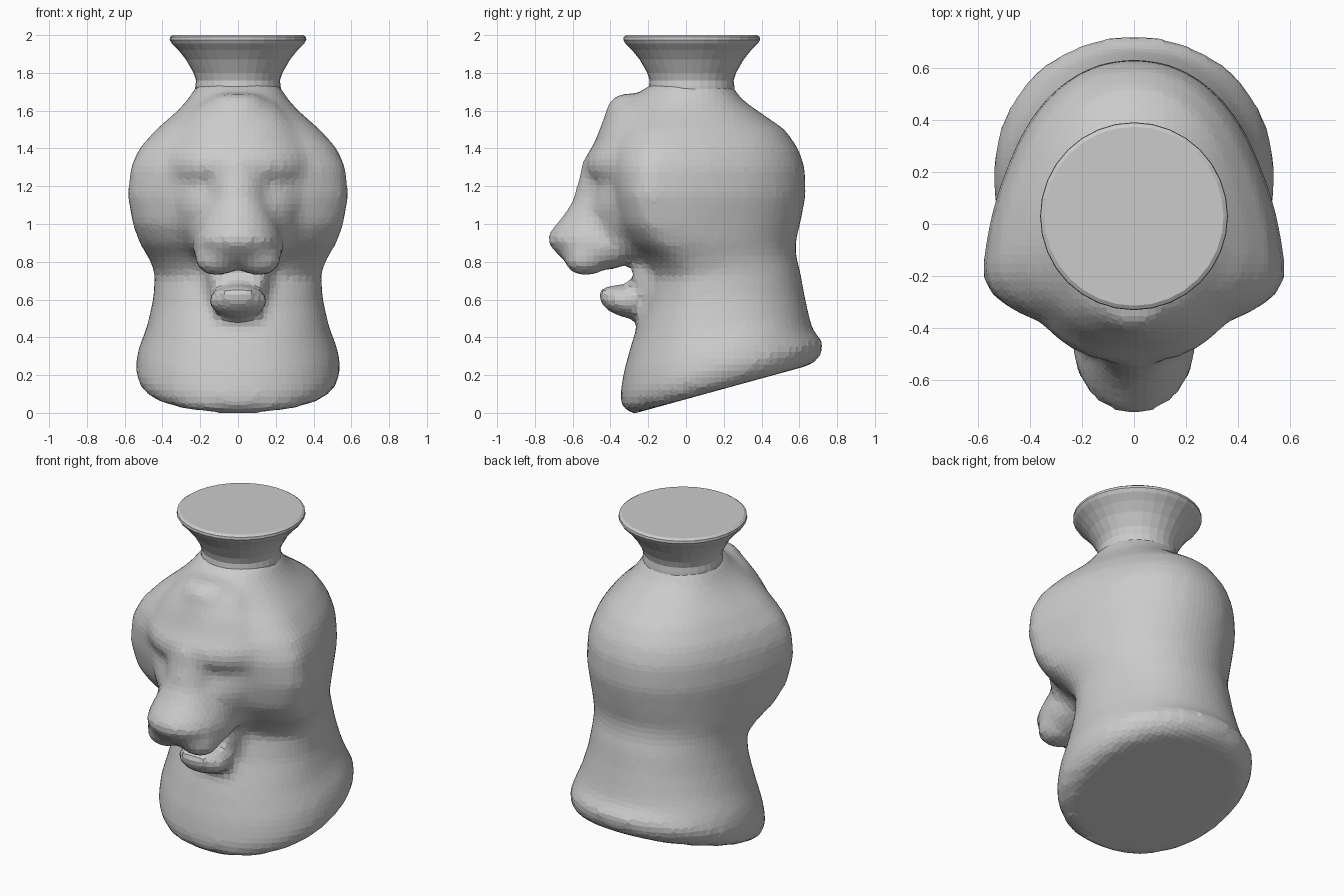
import bpy, bmesh, math
from mathutils import Matrix

clay = bpy.data.materials.new("light grey clay")
clay.diffuse_color = (0.6, 0.6, 0.6, 1)


def loft(bm, rings, power=2.0, sides=48, back_power=None, taper=0.0):
    """Rings: (z, y_front, y_back, half_width, y_of_widest, tilt)."""
    loops = []
    for z, yf, yb, hw, yw, tilt in rings:
        loop = []
        for i in range(sides):
            a = 2 * math.pi * i / sides
            c, s = math.cos(a), math.sin(a)
            p = back_power if back_power and s > 0 else power
            c = math.copysign(abs(c) ** (2 / p), c)
            s = math.copysign(abs(s) ** (2 / p), s)
            y = yw + s * (yb - yw if s > 0 else yw - yf)
            # the skull narrows behind the mane, the base does not
            k = 1 - taper * min(1, max(0, 2 * s)) * max(0, min(1, (z - .7) / .25, (1.66 - z) / .2))
            loop.append(bm.verts.new((hw * c * k, y, z + tilt * (y - 0.18))))
        loops.append(loop)
    for lo, hi in zip(loops, loops[1:]):
        for i in range(sides):
            j = (i + 1) % sides
            bm.faces.new((lo[i], lo[j], hi[j], hi[i]))
    bm.faces.new(loops[0][::-1])
    bm.faces.new(loops[-1])


def blob(bm, pos, size, pitch=0.0, mirror=False):
    for sx in ((1, -1) if mirror else (1,)):
        m = (Matrix.Translation((pos[0] * sx, pos[1], pos[2]))
             @ Matrix.Rotation(pitch, 4, 'X') @ Matrix.Diagonal((*size, 1)))
        bmesh.ops.create_uvsphere(bm, u_segments=24, v_segments=16, radius=1, matrix=m)


def finish(bm, name):
    bmesh.ops.recalc_face_normals(bm, faces=bm.faces)
    me = bpy.data.meshes.new(name)
    bm.to_mesh(me)
    bm.free()
    me.materials.append(clay)
    ob = bpy.data.objects.new(name, me)
    bpy.context.collection.objects.link(ob)
    return ob


bm = bmesh.new()

# Slanted base, neck and maned skull
loft(bm, [
    (0.122, -.28, .67, .47, .18, .275),
    (0.16, -.335, .715, .52, .18, .275),
    (0.23, -.35, .725, .545, .18, .27),
    (0.33, -.33, .67, .53, .17, .22),
    (0.45, -.285, .65, .485, .15, .15),
    (0.60, -.22, .625, .45, .13, .08),
    (0.74, -.18, .605, .44, .10, .03),
    (0.82, -.23, .585, .475, .0, 0),
    (0.90, -.32, .58, .525, -.08, 0),
    (1.00, -.38, .605, .56, -.15, 0),
    (1.15, -.41, .635, .585, -.18, 0),
    (1.30, -.43, .63, .57, -.17, 0),
    (1.40, -.42, .595, .525, -.14, 0),
    (1.50, -.39, .525, .435, -.10, 0),
    (1.60, -.34, .38, .32, -.04, 0),
    (1.66, -.28, .295, .265, 0, 0),
    (1.74, -.19, .24, .215, .025, 0),
], 2.15, back_power=2.12, taper=.06)

# Broad face: cheeks, eye sockets, brow and forehead
loft(bm, [
    (0.82, -.36, -.05, .22, -.2, 0),
    (0.88, -.45, -.05, .28, -.2, 0),
    (0.97, -.515, -.05, .33, -.2, 0),
    (1.08, -.53, -.05, .37, -.2, 0),
    (1.17, -.505, -.05, .39, -.2, 0),
    (1.22, -.49, -.05, .39, -.2, 0),
    (1.28, -.54, -.05, .41, -.2, 0),
    (1.35, -.535, -.05, .41, -.2, 0),
    (1.42, -.49, -.05, .38, -.2, 0),
    (1.52, -.45, -.05, .32, -.2, 0),
    (1.62, -.40, -.05, .23, -.2, 0),
    (1.67, -.33, -.05, .16, -.2, 0),
], 2.1)

# Muzzle, nose bridge and top tuft
loft(bm, [
    (0.76, -.58, -.38, .16, -.46, 0),
    (0.81, -.65, -.27, .225, -.44, 0),
    (0.86, -.70, -.15, .24, -.43, 0),
    (0.91, -.74, -.15, .24, -.43, 0),
    (0.96, -.72, -.15, .225, -.42, 0),
    (1.05, -.645, -.15, .19, -.41, 0),
    (1.12, -.60, -.15, .16, -.40, 0),
    (1.25, -.565, -.15, .15, -.38, 0),
    (1.33, -.55, -.15, .16, -.36, 0),
    (1.41, -.485, -.15, .18, -.33, 0),
    (1.55, -.44, -.15, .18, -.30, 0),
    (1.64, -.41, -.15, .15, -.28, 0),
    (1.69, -.36, -.18, .11, -.26, 0),
], 2.1)

# Lip lobes and mouth corners
blob(bm, (.11, -.53, .815), (.12, .12, .09), mirror=True)
blob(bm, (.11, -.22, .74), (.06, .065, .12), mirror=True)

# Open lower jaw with its raised lip
blob(bm, (0, -.325, .592), (.16, .135, .085), pitch=-.25)
blob(bm, (0, -.20, .66), (.16, .10, .11))
blob(bm, (0, -.42, .63), (.11, .05, .04))

# Fuse the sculpted parts into one faceted skin
head = finish(bm, "lion_head_body")
fuse = head.modifiers.new("fuse", 'REMESH')
fuse.mode = 'VOXEL'
fuse.voxel_size = 0.034
soft = head.modifiers.new("soften", 'SMOOTH')
soft.factor = 0.5
soft.iterations = 4

# Flared spout with a closed flat top
bm = bmesh.new()
loft(bm, [(z, .03 - r, .03 + r, r, .03, 0) for z, r in (
    (1.66, .23), (1.73, .226), (1.76, .222), (1.80, .235), (1.87, .275),
    (1.92, .315), (1.955, .35), (1.975, .362), (1.99, .36), (2.0, .345))], 2.0, 32)
finish(bm, "flared_spout")
